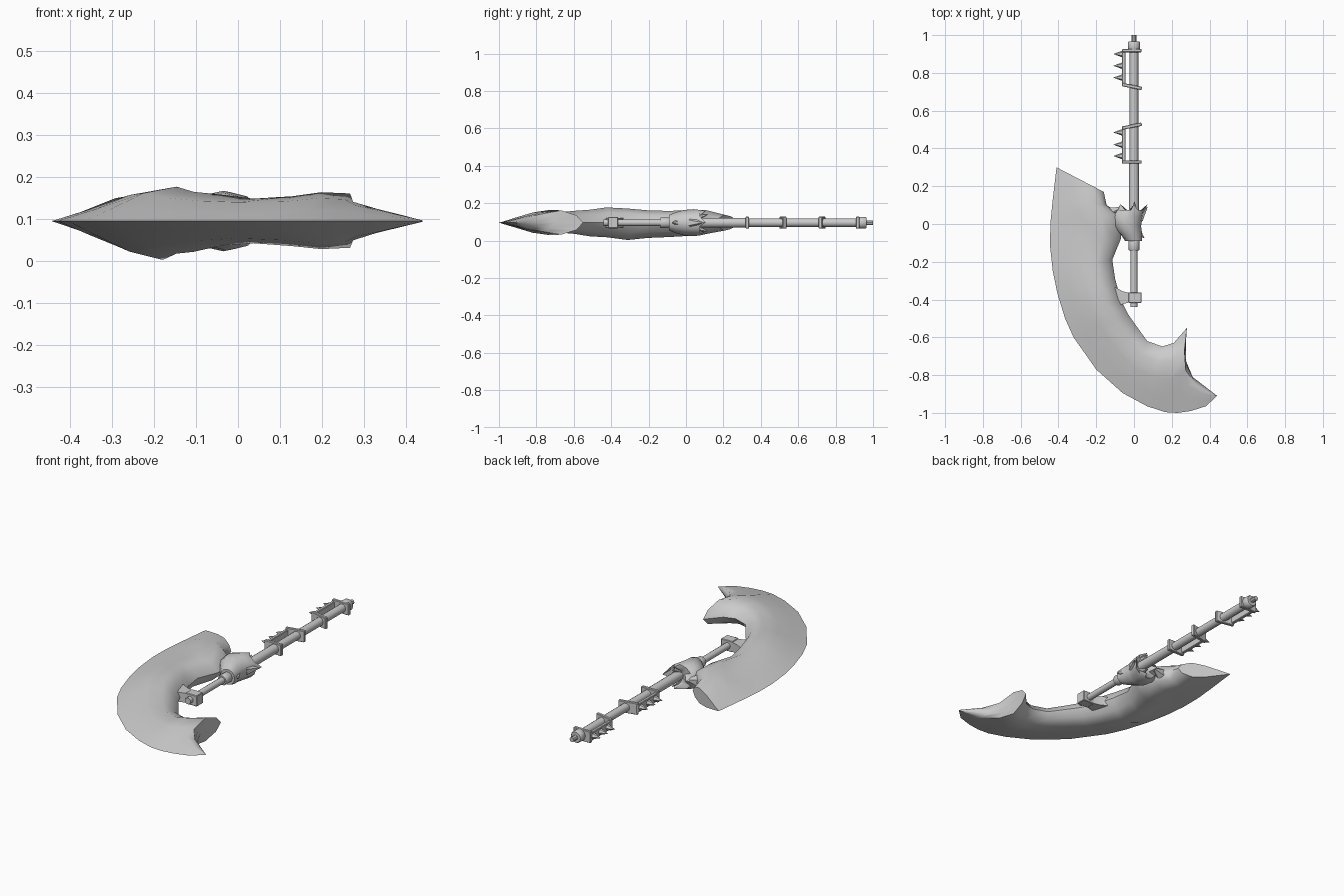
import bpy, bmesh, math, random
from mathutils import Vector, Matrix

if "Cube" in bpy.data.objects:
    bpy.data.objects.remove(bpy.data.objects["Cube"])

random.seed(4)
ZC = 0.096
steel = bpy.data.materials.new("grey_steel")
steel.diffuse_color = (0.6, 0.6, 0.6, 1)
steel.use_nodes = True
steel.node_tree.nodes["Principled BSDF"].inputs["Base Color"].default_value = steel.diffuse_color


def finish(name, bm, angle=40):
    bmesh.ops.remove_doubles(bm, verts=bm.verts, dist=0.0005)
    bmesh.ops.recalc_face_normals(bm, faces=bm.faces)
    me = bpy.data.meshes.new(name)
    bm.to_mesh(me)
    bm.free()
    me.materials.append(steel)
    ob = bpy.data.objects.new(name, me)
    bpy.context.collection.objects.link(ob)
    bpy.context.view_layer.objects.active = ob
    ob.select_set(True)
    bpy.ops.object.shade_smooth_by_angle(angle=math.radians(angle))
    ob.select_set(False)
    return ob


def loft(name, rings, angle=40):
    """Skin closed rings of equal length and cap both ends."""
    bm = bmesh.new()
    rows = [[bm.verts.new(p) for p in r] for r in rings]
    n = len(rows[0])
    for a, b in zip(rows, rows[1:]):
        for i in range(n):
            j = (i + 1) % n
            bm.faces.new((a[i], a[j], b[j], b[i]))
    bm.faces.new(rows[0])
    bm.faces.new(rows[-1])
    return finish(name, bm, angle)


def turned(name, profile, sides=10):
    """Round part along y from (y, radius) pairs."""
    loft(name, [[(r * math.cos(2 * math.pi * i / sides), y,
                  ZC + r * math.sin(2 * math.pi * i / sides))
                 for i in range(sides)] for y, r in profile])


def box(name, center, size, turn=0):
    bm = bmesh.new()
    bmesh.ops.create_cube(bm, size=1, matrix=Matrix.Translation(center)
                          @ Matrix.Rotation(turn, 4, 'Z')
                          @ Matrix.Diagonal((*size, 1)))
    bmesh.ops.bevel(bm, geom=list(bm.edges), offset=0.003, segments=1, affect='EDGES')
    finish(name, bm, 30)


# Crescent blade: cutting edge x, y, inner edge x, y, upper and lower thickness
stations = [
    (-.41, .30, -.16, .17, .045, .045),
    (-.43, .13, -.145, .10, .068, .062),
    (-.443, 0, -.07, .05, .072, .070),
    (-.444, -.12, -.07, -.08, .066, .078),
    (-.43, -.25, -.115, -.19, .070, .084),
    (-.405, -.37, -.10, -.29, .080, .095),
    (-.365, -.50, -.07, -.40, .084, .080),
    (-.32, -.60, -.03, -.48, .072, .074),
    (-.20, -.77, .02, -.55, .064, .060),
    (-.06, -.895, .07, -.62, .056, .054),
    (.07, -.965, .15, -.648, .060, .060),
    (.165, -.996, .21, -.63, .072, .070),
    (.23, -1.0, .28, -.55, .068, .064),
    (.30, -.99, .265, -.70, .046, .046),
    (.38, -.965, .31, -.81, .030, .030),
    (.44, -.91, .438, -.908, .002, .002),
]
section = [(.22, .36), (.48, .8), (.74, 1), (.92, .62)]
rings = []
for k, (ox, oy, ix, iy, up, low) in enumerate(stations):
    o, i = Vector((ox, oy, ZC)), Vector((ix, iy, ZC))

    def skin(t, h):
        wob = random.uniform(.94, 1.0) if t > .3 else 1
        return o.lerp(i, t) + Vector((0, 0, h * wob))

    rings.append([o] + [skin(t, f * up) for t, f in section] + [i]
                 + [skin(t, -f * low) for t, f in reversed(section)])
loft("crescent_blade", rings, 50)

# Torn socket that joins the blade to the shaft, with a jagged crown
N = 12
socket = []
for y, cx, rx, rz in [(-.09, 0, .045, .042), (-.055, -.015, .058, .056),
                      (-.01, -.035, .075, .068), (.04, -.035, .085, .072),
                      (.075, -.015, .075, .068)]:
    socket.append([(cx + rx * math.cos(2 * math.pi * i / N) * random.uniform(.94, 1.04), y,
                    ZC + rz * math.sin(2 * math.pi * i / N)) for i in range(N)])
crown = []
for i in range(N):
    a = 2 * math.pi * i / N
    tall = i % 3 == 0
    r = .072 if tall else .05
    crown.append((r * math.cos(a), .105 if tall else .07, ZC + r * .85 * math.sin(a)))
socket.append(crown)
socket.append([(.024 * math.cos(2 * math.pi * i / N), .06,
                ZC + .024 * math.sin(2 * math.pi * i / N)) for i in range(N)])
loft("torn_socket", socket)

# Jagged spurs on the socket: base, tip, base radius
for k, (base, tip, r) in enumerate([((.025, .03, ZC), (.073, .092, ZC), .03),
                                    ((0, .06, ZC + .03), (.003, .12, ZC + .045), .02),
                                    ((0, .06, ZC - .03), (.003, .12, ZC - .045), .02),
                                    ((.015, -.04, ZC), (.056, -.075, ZC), .028),
                                    ((-.12, .06, ZC), (-.055, .09, ZC), .035)]):
    b, t = Vector(base), Vector(tip)
    d = t - b
    bm = bmesh.new()
    bmesh.ops.create_cone(bm, cap_ends=True, segments=6, radius1=r, radius2=0, depth=d.length,
                          matrix=Matrix.Translation((b + t) / 2)
                          @ d.to_track_quat('Z', 'Y').to_matrix().to_4x4())
    finish("socket_spur_%d" % k, bm)

# Shaft, lower rod, collar, pommel and end pin
turned("shaft", [(.0, .027), (.33, .026), (.33, .023), (.93, .023)])
turned("lower_rod", [(-.44, .018), (0, .018)])
turned("lower_collar", [(-.14, .026), (-.135, .029), (-.09, .029), (-.085, .026)])
turned("pommel", [(.92, .030), (.925, .033), (.96, .033), (.965, .029)])
turned("end_pin", [(.95, .013), (1.0, .013)], 8)

# Bracket tying the lower rod to the blade
box("rod_bracket", (.005, -.39, ZC), (.07, .055, .06))
loft("bracket_arm", [[(x, -.39 + s * w, ZC + q * .026) for s, q in
                      ((-1, -1), (1, -1), (1, 1), (-1, 1))]
                     for x, w in ((-.10, .055), (-.06, .034), (-.02, .024))])

# Two spiked grip guards: straight clamp y, slanted clamp y, slant, bar ends
for tag, flat, slant, turn, spikes in [("front", .328, .518, .2, (.36, .42, .485)),
                                       ("rear", .918, .728, -.2, (.775, .838, .90))]:
    box(tag + "_flat_clamp", (-.011, flat, ZC), (.104, .018, .064))
    box(tag + "_slanted_clamp", (-.011, slant, ZC), (.106, .018, .064), turn)
    box(tag + "_guard_bar", (-.054, (flat + slant) / 2, ZC), (.018, abs(flat - slant), .046))
    for k, y in enumerate(spikes):
        bm = bmesh.new()
        bmesh.ops.create_cone(bm, cap_ends=True, segments=6, radius1=.019, radius2=0, depth=.052,
                              matrix=Matrix.Translation((-.084, y, ZC))
                              @ Matrix.Rotation(-math.pi / 2, 4, 'Y'))
        finish("%s_guard_spike_%d" % (tag, k), bm, 30)
